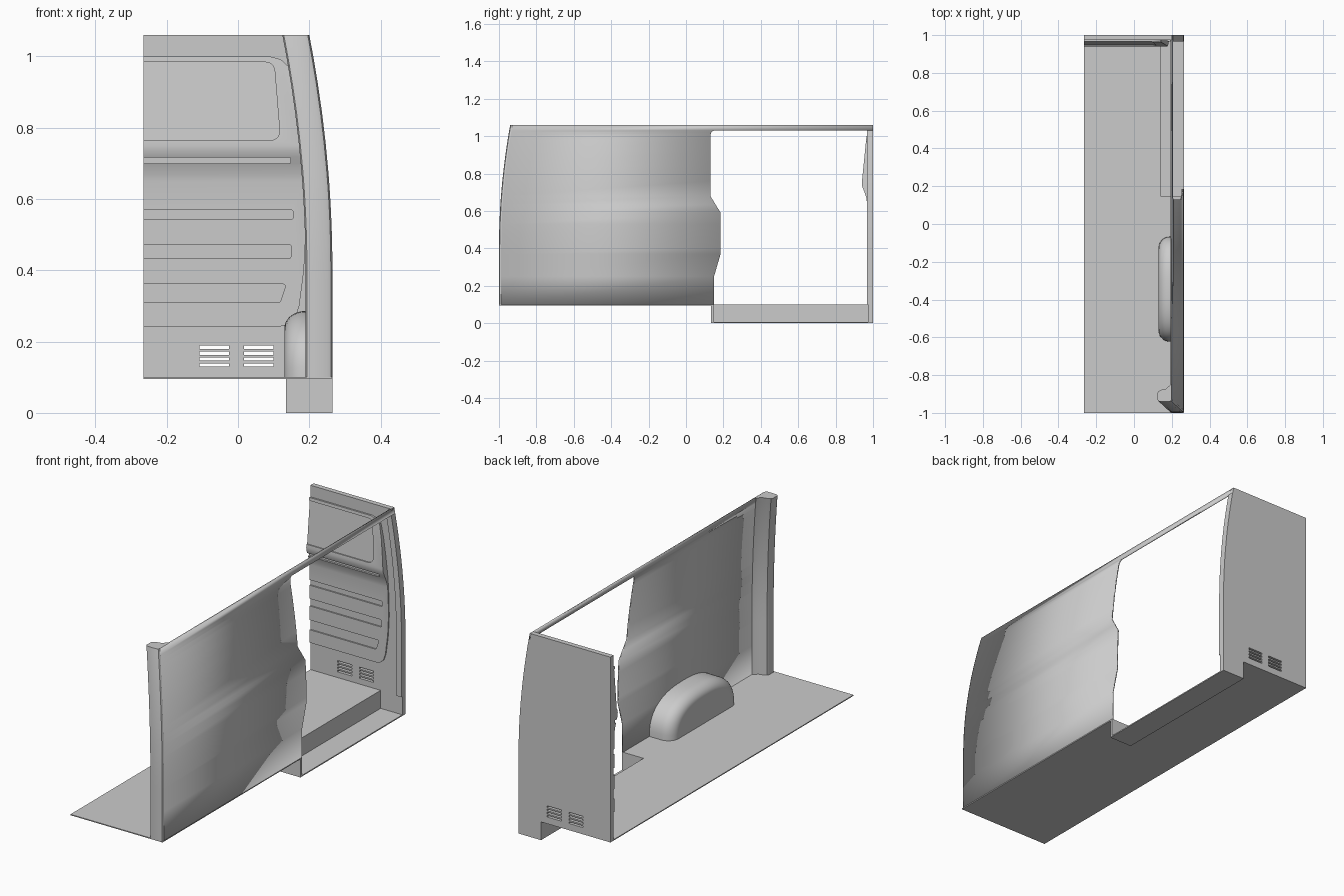
import bpy, bmesh, math

if "Cube" in bpy.data.objects:
    bpy.data.objects.remove(bpy.data.objects["Cube"])

L, R, T = -0.265, 0.265, 1.06      # left cut, outer side, roof height
STEP_X, STEP_Y, FLOOR = 0.135, 0.135, 0.1
LEVELS = [0.1, 0.25, 0.37, 0.4, 0.47, 0.53, 0.59, 0.635, 0.68, 0.76, 0.84, 0.92, 0.98, 1.005, 1.02, 1.03, 1.06]


def lean(z):
    return max(0.0, (z - 0.4) / 0.66) ** 2


def side_x(z):
    return R - 0.065 * lean(z)


def rear_y(z):
    return -1 + 0.06 * lean(z)


def interp(z, pts):
    for (z0, a), (z1, b) in zip(pts, pts[1:]):
        if z <= z1:
            return a + (b - a) * (z - z0) / (z1 - z0)
    return pts[-1][1]


def make(name, bm, smooth=None):
    bmesh.ops.recalc_face_normals(bm, faces=bm.faces)
    me = bpy.data.meshes.new(name)
    bm.to_mesh(me)
    bm.free()
    ob = bpy.data.objects.new(name, me)
    bpy.context.collection.objects.link(ob)
    if smooth:
        activate(ob)
        bpy.ops.object.shade_smooth_by_angle(angle=math.radians(smooth))
    return ob


def activate(ob):
    bpy.ops.object.select_all(action='DESELECT')
    ob.select_set(True)
    bpy.context.view_layer.objects.active = ob


def loft(bm, rings, caps=True):
    vs = [[bm.verts.new(p) for p in ring] for ring in rings]
    n = len(vs[0])
    for a, b in zip(vs, vs[1:]):
        for i in range(n):
            j = (i + 1) % n
            bm.faces.new((a[i], a[j], b[j], b[i]))
    if caps:
        bm.faces.new(vs[0])
        bm.faces.new(vs[-1])


def prisms(name, outlines, smooth=None):
    """Each outline: (xz points, y0, y1, slope of y over z)."""
    bm = bmesh.new()
    for pts, y0, y1, k in outlines:
        loft(bm, [[(x, y + k * z, z) for x, z in pts] for y in (y0, y1)])
    return make(name, bm, smooth)


def box(name, x0, x1, y0, y1, z0, z1):
    return prisms(name, [([(x0, z0), (x1, z0), (x1, z1), (x0, z1)], y0, y1, 0)])


def boolean(ob, cutter, op):
    m = ob.modifiers.new(op.title(), 'BOOLEAN')
    m.operation, m.object, m.solver = op, cutter, 'EXACT'
    cutter.hide_render = True
    activate(ob)
    bpy.ops.object.modifier_apply(modifier=m.name)
    bpy.data.objects.remove(cutter)


def rib(z0, z1, xb, xt, r):
    """Strip running off the left cut, with a rounded right end."""
    pts = [(-0.3, z0)]
    for cx, cz, start in ((xb - r, z0 + r, -90), (xt - r, z1 - r, 0)):
        for i in range(6):
            a = math.radians(start + 18 * i)
            pts.append((cx + r * math.cos(a), cz + r * math.sin(a)))
    return pts + [(-0.3, z1)]


# Floor with a notch for the side step
bm = bmesh.new()
plan = [(L, -1), (R, -1), (R, STEP_Y), (STEP_X, STEP_Y), (STEP_X, 1), (L, 1)]
loft(bm, [[(x, y, z) for x, y in plan] for z in (FLOOR - 0.005, FLOOR)])
make("floor", bm)

# Side step well
box("step_tread", STEP_X, R, STEP_Y, 0.98, 0, 0.006)
box("step_riser", STEP_X, STEP_X + 0.005, STEP_Y, 0.98, 0, FLOOR)
box("step_end_wall", STEP_X, R, STEP_Y, 0.149, 0, FLOOR)

# Side wall with the shaped door edge, and the roof rail above the door
door = [(0.1, 0.15), (0.25, 0.15), (0.37, 0.185), (0.59, 0.185), (0.68, 0.13),
        (1.005, 0.13), (1.02, 0.134), (1.03, 0.146), (1.06, 0.146)]
bm = bmesh.new()
rows = []
for z in LEVELS:
    y0, y1 = rear_y(z) + 0.012, interp(z, door)
    ys = [y0, y1] + ([1.0] if z >= 1.03 else [])
    rows.append([bm.verts.new((side_x(z), y, z)) for y in ys])
for a, b in zip(rows, rows[1:]):
    for i in range(min(len(a), len(b)) - 1):
        bm.faces.new((a[i], a[i + 1], b[i + 1], b[i]))
wall = make("side_wall", bm, 30)
if wall.data.polygons[0].normal.x < 0:
    wall.data.flip_normals()
sol = wall.modifiers.new("Thickness", 'SOLIDIFY')
sol.thickness, sol.offset = 0.007, -1

# Rear corner pillar swept along the leaning side
section = [(0, 0.012), (-0.004, 0.004), (-0.014, 0), (-0.06, 0), (-0.071, 0.003), (-0.075, 0.01),
           (-0.075, 0.045), (-0.07, 0.055), (-0.055, 0.062), (-0.03, 0.068), (-0.005, 0.09), (0, 0.09)]
bm = bmesh.new()
loft(bm, [[(side_x(z) + dx - 0.0005, rear_y(z) + dy, z) for dx, dy in section] for z in LEVELS])
make("rear_pillar", bm, 35)

# Wheel arch: rounded hump against the side wall
bm = bmesh.new()
rings = []
r = 0.06
steps = [(0.258, 0)] + [(0.13 + r * (1 - math.sin(math.radians(t))), r * (1 - math.cos(math.radians(t))))
                        for t in range(0, 91, 10)]
for x, inset in steps:
    ring = []
    for i in range(33):
        a = math.pi * i / 32
        c, s = math.cos(a), max(0.0, math.sin(a))
        ring.append((x, -0.345 + (0.278 - inset) * math.copysign(abs(c) ** 0.8, c),
                     FLOOR + (0.186 - inset * 0.8) * s ** 0.8))
    rings.append(ring)
loft(bm, rings)
make("wheel_arch", bm, 40)

# Bulkhead slab, including the door jamb leg down to the step
outer = [(side_x(z), z) for z in LEVELS]
slab_pts = [(STEP_X, 0), (R, 0)] + outer + [(L, T), (L, FLOOR - 0.005), (STEP_X, FLOOR - 0.005)]
slab = prisms("bulkhead", [(slab_pts, 0.974, 1.0, 0)], 20)
slots = []
for x0 in (-0.108, 0.017):
    for i in range(4):
        z = 0.13 + 0.0165 * i
        slots.append(([(x0, z), (x0 + 0.083, z), (x0 + 0.083, z + 0.009), (x0, z + 0.009)], 0.9, 1.1, 0))
boolean(slab, prisms("vent_cutter", slots), 'DIFFERENCE')

# Door jamb: narrow face standing along the outer edge of the bulkhead
jamb = outer[:-1] + [(side_x(z) - 0.03, z) for z in reversed(LEVELS[:-1])]
prisms("door_jamb", [(jamb, 0.967, 0.98, 0)], 20)

# Pressed bulkhead lining with the upper bulge
front = [(0.967, 0.2), (0.967, 0.65), (0.964, 0.67), (0.956, 0.695), (0.946, 0.72),
         (0.941, 0.735), (0.94, 0.75), (0.965, 1.0), (0.966, 1.03)]
bm = bmesh.new()
profile = front + [(0.978, 1.03), (0.978, 0.2)]
loft(bm, [[(x, y, z) for y, z in profile] for x in (L, 0.25)])
lining = make("bulkhead_lining", bm)
contour = [(-0.3, 1.0), (0.09, 1.0), (0.12, 0.992), (0.142, 0.972), (0.157, 0.9), (0.171, 0.8), (0.182, 0.7),
           (0.188, 0.6), (0.19, 0.5), (0.185, 0.4), (0.172, 0.3), (0.16, 0.265), (0.14, 0.247), (0.12, 0.243),
           (-0.3, 0.243)]
boolean(lining, prisms("contour_cutter", [(contour, 0.8, 1.1, 0)]), 'INTERSECT')

# Grooves and the sloping window-like recess
k = 0.1
recess = (rib(0.765, 0.984, 0.117, 0.103, 0.025), 0.865 - 0.08, 0.865 + 0.006, k)
grooves = [recess,
           (rib(0.7, 0.717, 0.148, 0.148, 0.005), 0.9, 0.964, 0),
           (rib(0.542, 0.57, 0.154, 0.154, 0.006), 0.9, 0.9755, 0),
           (rib(0.434, 0.472, 0.149, 0.149, 0.006), 0.9, 0.9755, 0),
           (rib(0.31, 0.361, 0.12, 0.133, 0.006), 0.9, 0.9755, 0)]
boolean(lining, prisms("groove_cutter", grooves), 'DIFFERENCE')
activate(lining)
bpy.ops.object.shade_smooth_by_angle(angle=math.radians(30))
